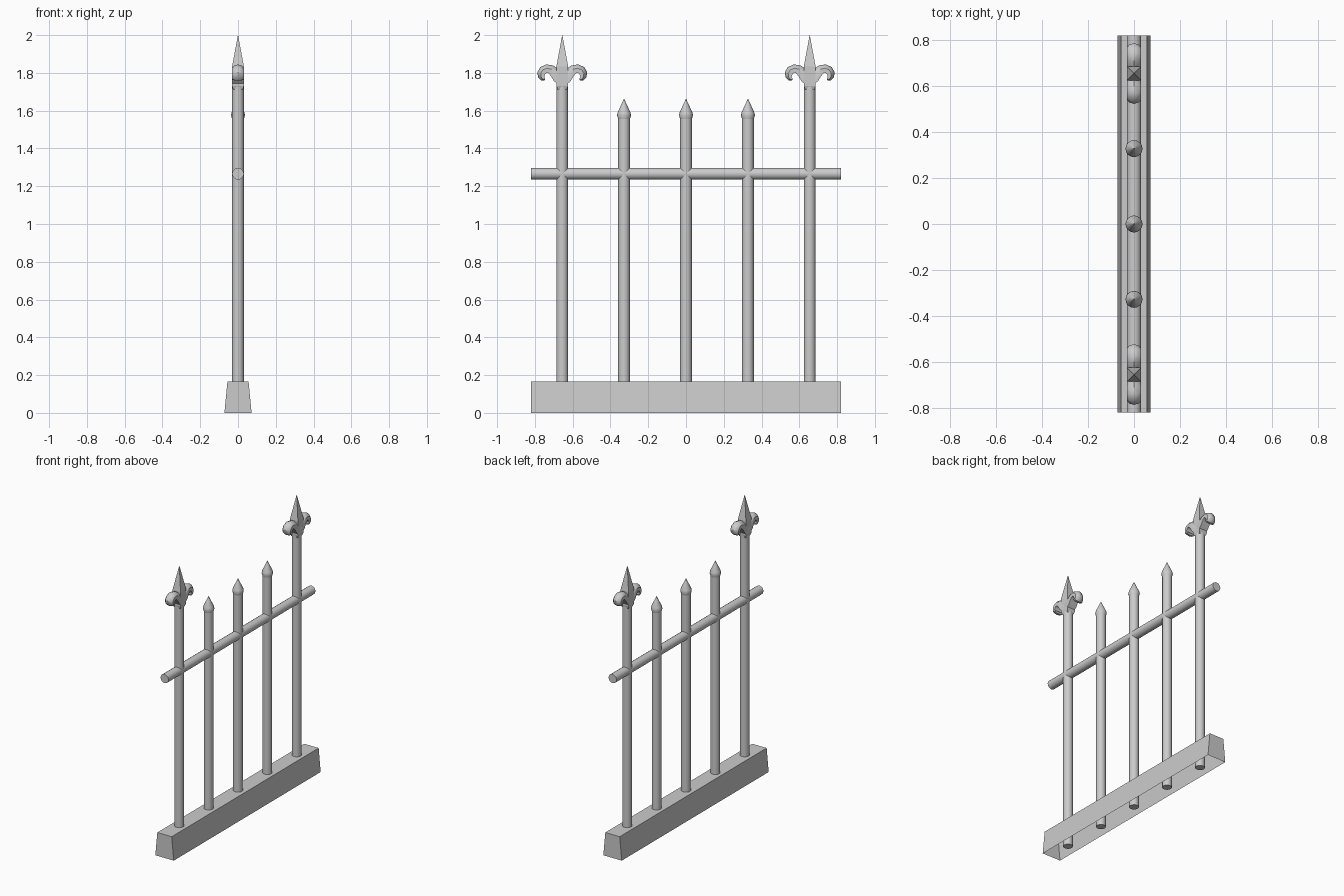
import bpy, bmesh, math
from mathutils import Vector

if "Cube" in bpy.data.objects:
    bpy.data.objects.remove(bpy.data.objects["Cube"])


def loft(name, rings, caps=(True, True), smooth=True):
    """Skin a list of equal-length point rings into one object."""
    bm = bmesh.new()
    rows = [[bm.verts.new(p) for p in ring] for ring in rings]
    n = len(rows[0])
    for a, b in zip(rows, rows[1:]):
        for i in range(n):
            j = (i + 1) % n
            bm.faces.new((a[i], a[j], b[j], b[i]))
    for use, row in zip(caps, (rows[0], rows[-1])):
        if use:
            bm.faces.new(row)
    bmesh.ops.remove_doubles(bm, verts=bm.verts, dist=1e-5)
    bmesh.ops.recalc_face_normals(bm, faces=bm.faces)
    me = bpy.data.meshes.new(name)
    bm.to_mesh(me)
    bm.free()
    ob = bpy.data.objects.new(name, me)
    bpy.context.collection.objects.link(ob)
    if smooth:
        bpy.ops.object.select_all(action='DESELECT')
        ob.select_set(True)
        bpy.context.view_layer.objects.active = ob
        bpy.ops.object.shade_smooth_by_angle(angle=math.radians(35))
    return ob


def lathe(name, y, profile, sides=16):
    return loft(name, [[(r * math.cos(2 * math.pi * i / sides),
                         y + r * math.sin(2 * math.pi * i / sides), z)
                        for i in range(sides)] for r, z in profile])


def square(y, h, z):
    return [(-h, y - h, z), (h, y - h, z), (h, y + h, z), (-h, y + h, z)]


# Tapered base, open underneath
loft("base", [[(-w, -.82, z), (w, -.82, z), (w, .82, z), (-w, .82, z)]
              for w, z in ((.072, 0), (.056, .165))], caps=(False, True), smooth=False)

# Horizontal rail
bpy.ops.mesh.primitive_cylinder_add(vertices=16, radius=.031, depth=1.64,
                                    location=(0, 0, 1.266), rotation=(math.pi / 2, 0, 0))
rail = bpy.context.object
rail.name = "rail"
bpy.ops.object.shade_smooth_by_angle(angle=math.radians(35))

# Short pickets with flared conical points
for y in (-.328, 0, .328):
    lathe("picket", y, [(.031, .005), (.031, 1.56)])
    lathe("picket_point", y, [(.031, 1.555), (.037, 1.575), (.034, 1.59), (.0005, 1.663)])

# Scroll path: offset from post, height, half thickness
PATH = [(.000, 1.765, .036), (.022, 1.783, .034), (.040, 1.802, .028),
        (.060, 1.818, .024), (.082, 1.823, .022), (.102, 1.814, .022),
        (.112, 1.797, .021), (.111, 1.780, .017), (.103, 1.768, .012),
        (.092, 1.765, .006)]


def scroll(y, side):
    pts = [Vector(p[:2]) for p in PATH]
    rings = []
    for i, p in enumerate(pts):
        d = (pts[min(i + 1, len(pts) - 1)] - pts[max(i - 1, 0)]).normalized()
        out = Vector((-d.y, d.x))
        t = PATH[i][2]
        # Ridged outer edge, flat inner edge
        section = [(0, t), (.02, t * .7), (.031, t * .1), (.031, -t), (-.031, -t),
                   (-.031, t * .1), (-.02, t * .7)]
        rings.append([(x, y + side * (p + out * o).x, (p + out * o).y) for x, o in section])
    loft("scroll", rings)


# Tall posts with spear and pair of scrolls
for y in (-.655, .655):
    lathe("post", y, [(.031, .005), (.031, 1.73)])
    loft("spear", [square(y, h, z) for h, z in
                   ((.025, 1.713), (.031, 1.73), (.031, 1.835), (.0005, 2.0))], smooth=False)
    for side in (-1, 1):
        scroll(y, side)
